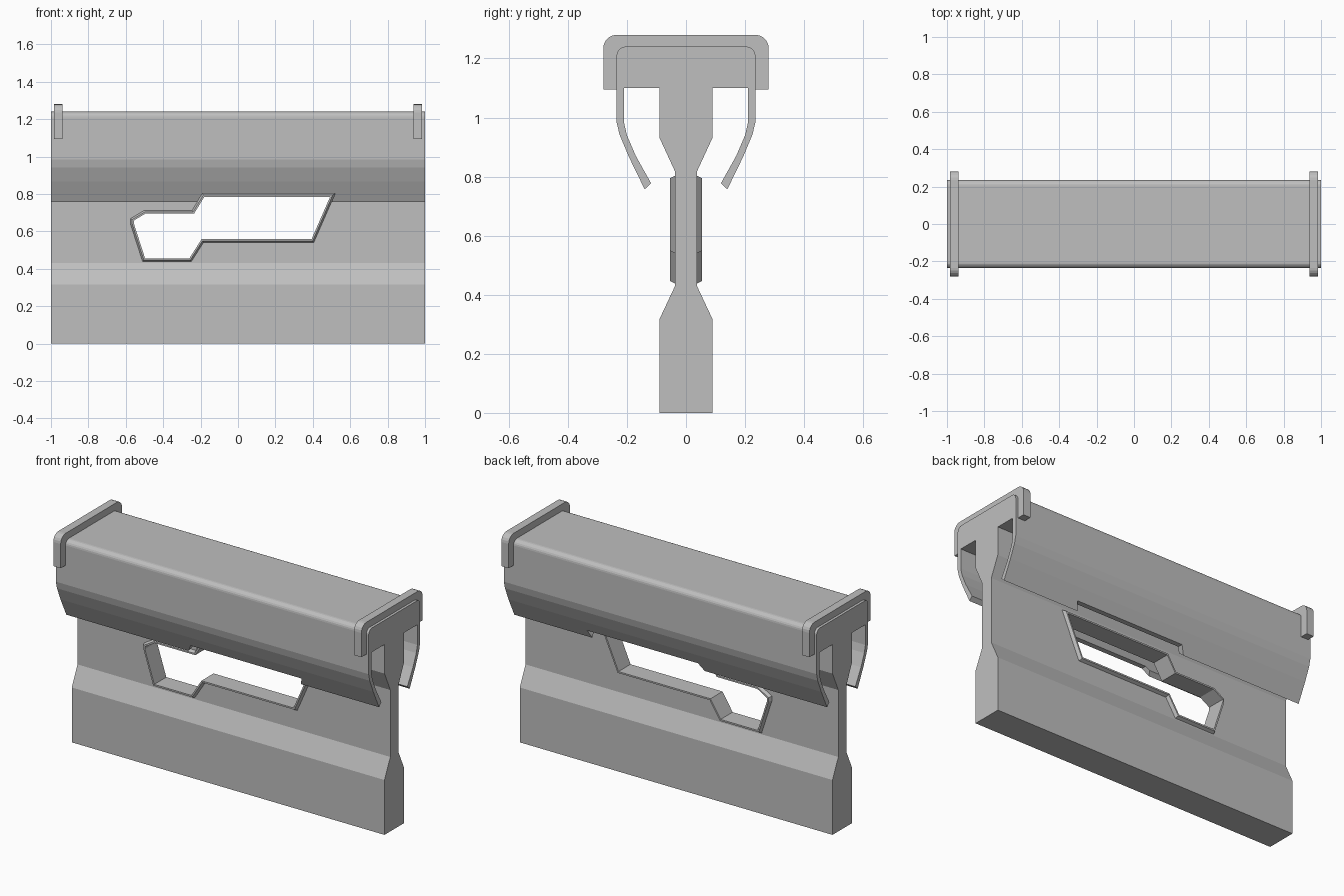
import bpy
import bmesh
from math import sin, cos, pi
from mathutils import Vector

cube = bpy.data.objects.get("Cube")
if cube:
    bpy.data.objects.remove(cube, do_unlink=True)

grey = bpy.data.materials.new("plain grey")
grey.use_nodes = True
grey.diffuse_color = (0.52, 0.52, 0.52, 1)
grey.node_tree.nodes["Principled BSDF"].inputs["Base Color"].default_value = grey.diffuse_color


def finish(name, bm):
    bmesh.ops.recalc_face_normals(bm, faces=bm.faces)
    mesh = bpy.data.meshes.new(name)
    bm.to_mesh(mesh)
    bm.free()
    mesh.materials.append(grey)
    obj = bpy.data.objects.new(name, mesh)
    bpy.context.collection.objects.link(obj)
    return obj


def prism(name, points, direction):
    """Extrude a closed outline of 3D points."""
    bm = bmesh.new()
    face = bm.faces.new([bm.verts.new(p) for p in points])
    new = bmesh.ops.extrude_face_region(bm, geom=[face])["geom"]
    bmesh.ops.translate(bm, vec=direction, verts=[v for v in new if isinstance(v, bmesh.types.BMVert)])
    return finish(name, bm)


def side_prism(name, half, x0, x1):
    """Mirror a half profile of (y, z) and extrude it along x."""
    full = half + [(-y, z) for y, z in reversed(half)]
    return prism(name, [(x0, y, z) for y, z in full], (x1 - x0, 0, 0))


def corner(y, z, r, steps=5):
    """Rounded upper corner, from the side to the top."""
    angles = [i * pi / 2 / steps for i in range(steps + 1)]
    return [(y - r + r * cos(a), z - r + r * sin(a)) for a in angles]


def inset(points, d):
    """Move each edge of a clockwise outline inward by d."""
    result = []
    for i, p in enumerate(points):
        p = Vector(p)
        a = (p - Vector(points[i - 1])).normalized()
        b = (Vector(points[(i + 1) % len(points)]) - p).normalized()
        na, nb = Vector((a.y, -a.x)), Vector((b.y, -b.x))
        result.append(p + (na + nb) * d / (1 + na.dot(nb)))
    return result


# Blade with waisted grip and the curved hood over it
half = [(0.09, 0), (0.09, 0.317), (0.037, 0.43), (0.037, 0.817), (0.09, 0.932), (0.09, 1.1),
        (0.21, 1.1), (0.21, 0.983), (0.2, 0.94), (0.17, 0.87), (0.118, 0.777),
        (0.14, 0.757), (0.193, 0.866), (0.225, 0.942), (0.235, 0.984)]
handle = side_prism("handle_with_hood", half + corner(0.235, 1.24, 0.03), -1, 1)

# Hand opening, cut through the grip and the hood edges
opening = [(-0.575, 0.64), (-0.575, 0.668), (-0.5, 0.713), (-0.245, 0.713), (-0.19, 0.803),
           (0.52, 0.803), (0.405, 0.54), (-0.185, 0.54), (-0.25, 0.438), (-0.51, 0.438)]
cutter = prism("opening_cutter", [(x, -0.5, z) for x, z in opening], (0, 1, 0))
cutter.hide_render = True
cut = handle.modifiers.new("opening", "BOOLEAN")
cut.operation = "DIFFERENCE"
cut.solver = "EXACT"
cut.object = cutter
bpy.context.view_layer.objects.active = handle
bpy.ops.object.modifier_apply(modifier=cut.name)
bpy.data.objects.remove(cutter, do_unlink=True)

# Raised bevelled rim lining the opening
bm = bmesh.new()
section = [(0, 0.037), (0.009, 0.055), (0.018, 0.055), (0.018, -0.055), (0.009, -0.055), (0, -0.037)]
loops = [[bm.verts.new((p.x, y, p.y)) for p in inset(opening, d)] for d, y in section]
for k, loop in enumerate(loops):
    other = loops[(k + 1) % len(loops)]
    for i in range(len(loop)):
        j = (i + 1) % len(loop)
        bm.faces.new((loop[i], loop[j], other[j], other[i]))
finish("opening_rim", bm)

# Bands straddling the hood at both ends
band = [(0.234, 1.095), (0.28, 1.095)] + corner(0.28, 1.28, 0.045)
inner = list(reversed(corner(0.234, 1.239, 0.03)))
arch = band + [(-y, z) for y, z in reversed(band)] + [(-y, z) for y, z in reversed(inner)] + inner
for name, x in (("right_end_band", -0.985), ("left_end_band", 0.938)):
    prism(name, [(x, y, z) for y, z in arch], (0.047, 0, 0))
